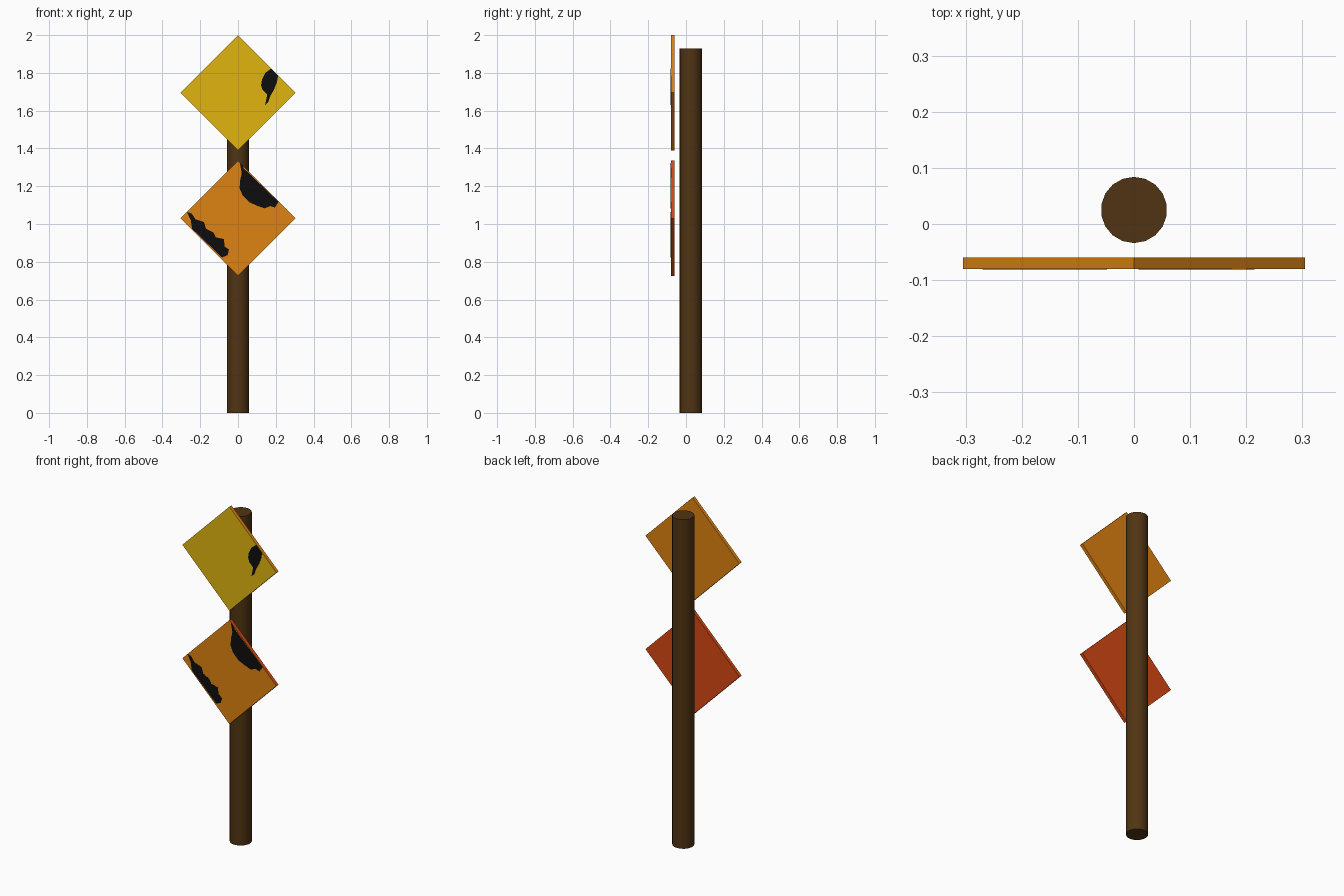
import bpy, bmesh, math

if "Cube" in bpy.data.objects:
    bpy.data.objects.remove(bpy.data.objects["Cube"])


def material(name, r, g, b):
    m = bpy.data.materials.new(name)
    lin = [((c / 255 + 0.055) / 1.055) ** 2.4 if c > 10 else c / 255 / 12.92 for c in (r, g, b)]
    m.diffuse_color = (*lin, 1)
    m.use_nodes = True
    m.node_tree.nodes["Principled BSDF"].inputs["Base Color"].default_value = m.diffuse_color
    return m


YELLOW = material("yellow", 224, 180, 16)
ORANGE = material("orange", 222, 130, 17)
RED = material("red_orange", 214, 72, 20)
BROWN = material("dark_brown", 80, 52, 19)
BLACK = material("black", 13, 13, 13)


def prism(name, outline, y_front, y_back, front_mat, body_mat):
    """Extrude an x/z outline along y; the front face gets its own colour."""
    bm = bmesh.new()
    front = bm.faces.new([bm.verts.new((x, y_front, z)) for x, z in outline])
    ext = bmesh.ops.extrude_face_region(bm, geom=[front], use_keep_orig=True)
    for v in ext["geom"]:
        if isinstance(v, bmesh.types.BMVert):
            v.co.y = y_back
    bmesh.ops.recalc_face_normals(bm, faces=bm.faces)
    for f in bm.faces:
        f.material_index = 0 if f.normal.y < -0.9 else 1
    me = bpy.data.meshes.new(name)
    bm.to_mesh(me)
    bm.free()
    me.materials.append(front_mat)
    me.materials.append(body_mat)
    ob = bpy.data.objects.new(name, me)
    bpy.context.collection.objects.link(ob)
    return ob


# Round post
bpy.ops.mesh.primitive_cylinder_add(vertices=18, radius=0.059, depth=1.93,
                                    location=(0, 0.025, 0.965))
post = bpy.context.object
post.name = "post"
post.data.materials.append(BROWN)
bpy.ops.object.shade_smooth_by_angle(angle=math.radians(30))

# Diamond sign boards
R = 0.305
for name, z, face, body in (("upper_sign", 1.695, YELLOW, ORANGE),
                            ("lower_sign", 1.03, ORANGE, RED)):
    prism(name, [(0, z + R), (R, z), (0, z - R), (-R, z)], -0.08, -0.06, face, body)

# Black worn patches, thin plates on the sign fronts
patches = {
    "upper_patch": [(.175, 1.823), (.212, 1.785), (.206, 1.75), (.19, 1.71), (.172, 1.68),
                    (.16, 1.645), (.143, 1.63), (.15, 1.66), (.155, 1.685), (.13, 1.71),
                    (.122, 1.735), (.127, 1.765), (.145, 1.80)],
    "lower_right_patch": [(.01, 1.322), (.025, 1.309), (.03, 1.295), (.215, 1.117),
                          (.195, 1.087), (.172, 1.095), (.14, 1.083), (.105, 1.095),
                          (.06, 1.115), (.025, 1.15), (.008, 1.19), (.012, 1.235),
                          (.02, 1.27)],
    "lower_left_patch": [(-.27, 1.064), (-.245, 1.055), (-.225, 1.025), (-.18, 1.01),
                         (-.17, .975), (-.13, .955), (-.118, .93), (-.075, .92),
                         (-.07, .88), (-.048, .865), (-.055, .835), (-.085, .823),
                         (-.243, .975), (-.25, 1.02)],
}
for name, outline in patches.items():
    prism(name, outline, -0.081, -0.0795, BLACK, BLACK)
